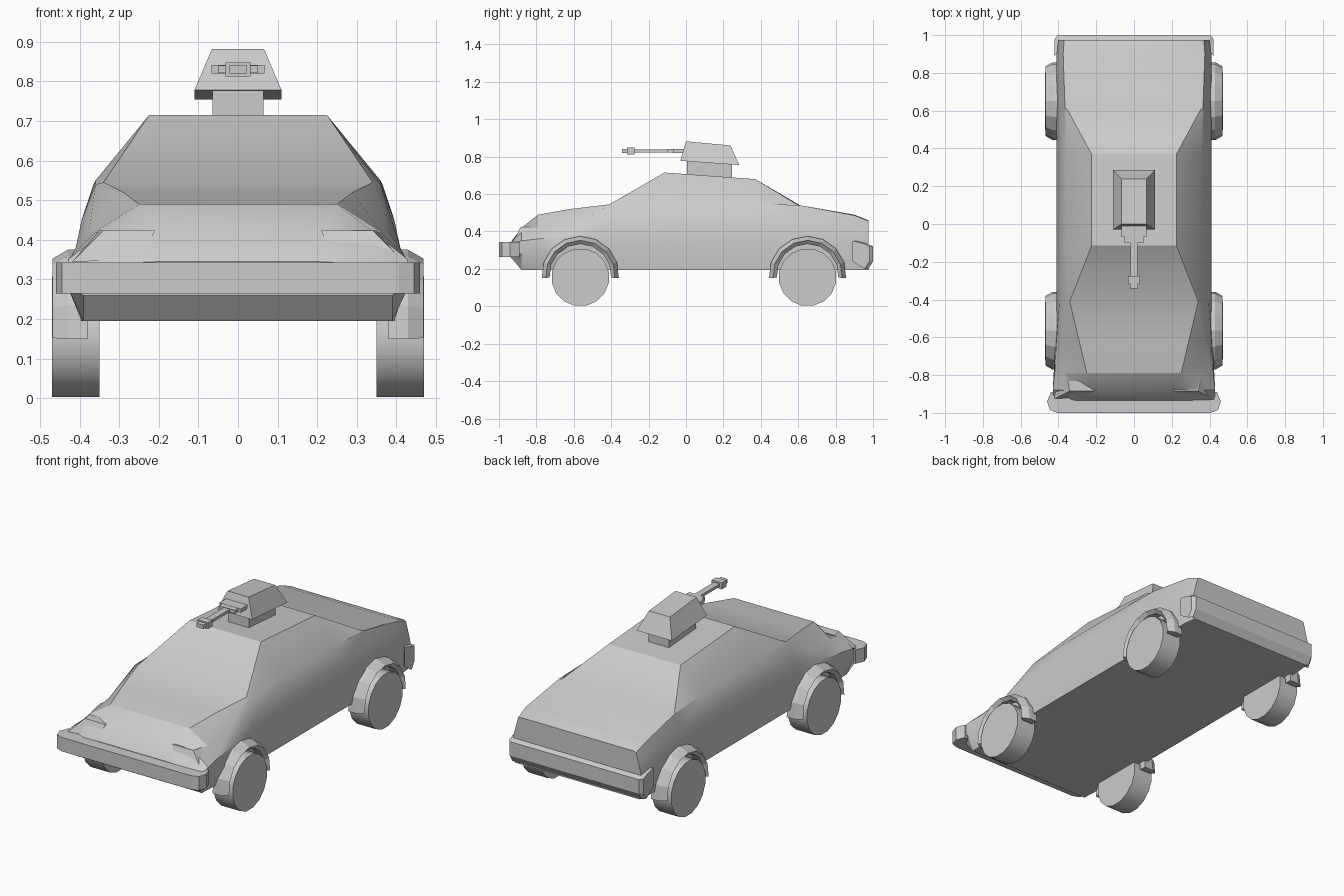
import bpy, bmesh, math
from mathutils import Vector

if "Cube" in bpy.data.objects:
    bpy.data.objects.remove(bpy.data.objects["Cube"])


def make(name, verts, faces, smooth=None):
    me = bpy.data.meshes.new(name)
    me.from_pydata([tuple(v) for v in verts], [], faces)
    bm = bmesh.new()
    bm.from_mesh(me)
    bmesh.ops.recalc_face_normals(bm, faces=bm.faces)
    bm.to_mesh(me)
    bm.free()
    ob = bpy.data.objects.new(name, me)
    bpy.context.collection.objects.link(ob)
    if smooth:
        bpy.ops.object.select_all(action='DESELECT')
        ob.select_set(True)
        bpy.context.view_layer.objects.active = ob
        bpy.ops.object.shade_smooth_by_angle(angle=math.radians(smooth))
    return ob


def loft(name, rings, smooth=None):
    # skin closed rings of equal length and cap both ends
    n = len(rings[0])
    verts = [v for r in rings for v in r]
    faces = [(i * n + j, i * n + (j + 1) % n, (i + 1) * n + (j + 1) % n, (i + 1) * n + j)
             for i in range(len(rings) - 1) for j in range(n)]
    faces += [tuple(range(n)), tuple(range(len(verts) - n, len(verts)))]
    return make(name, verts, faces, smooth)


def rect(x, y0, z0, y1, z1):
    # four-cornered ring, front edge at y0/z0, rear edge at y1/z1
    return [(-x, y0, z0), (x, y0, z0), (x, y1, z1), (-x, y1, z1)]


def box(name, x, y0, y1, z0, z1):
    return loft(name, [rect(x, y0, z0, y1, z0), rect(x, y0, z1, y1, z1)])


# hull: half sections (x, z) from the sill up to the hood / roof edge
stations = [
    (-.935, [(.39, .26), (.43, .28), (.43, .335), (.32, .34), (.2, .345)]),
    (-.88, [(.39, .195), (.43, .28), (.43, .35), (.34, .42), (.22, .42)]),
    (-.79, [(.395, .195), (.425, .29), (.42, .36), (.36, .42), (.25, .49)]),
    (-.62, [(.40, .195), (.42, .30), (.41, .38), (.375, .43), (.29, .52)]),
    (-.41, [(.40, .195), (.41, .32), (.395, .45), (.36, .54), (.34, .545)]),
    (-.115, [(.40, .195), (.41, .34), (.395, .45), (.36, .55), (.225, .715)]),
    (.37, [(.40, .195), (.41, .34), (.395, .45), (.36, .55), (.225, .68)]),
    (.61, [(.40, .195), (.41, .34), (.395, .45), (.365, .54), (.355, .535)]),
    (.90, [(.40, .195), (.41, .34), (.395, .42), (.375, .485), (.365, .49)]),
    (.975, [(.39, .195), (.40, .34), (.385, .40), (.37, .455), (.355, .46)]),
]
rings = []
for y, half in stations:
    rings.append([(x, y, z) for x, z in half] + [(-x, y, z) for x, z in reversed(half)])
loft("hull", rings, 25)


# bumpers: plan outlines extruded upward
def bumper(name, half, z0, z1, inset=0):
    plan = half + [(-x, y) for x, y in reversed(half)]
    loft(name, [[(x, y, z0) for x, y in plan], [(x, y, z1) for x, y in plan]])


bumper("front_bumper", [(.405, -1), (.445, -.985), (.46, -.94), (.44, -.89)], .264, .343)
rear = [(.91, .35), (.97, .335), (1.0, .32), (1.0, .24), (.975, .2), (.91, .24)]
loft("rear_bumper", [[(x, y - (.02 if abs(x) > .41 else 0), z) for y, z in rear]
                     for x in (-.42, -.405, .405, .42)])

# headlight pods at the fender tips
for s, side in ((1, "right"), (-1, "left")):
    loft(f"headlight_{side}", [
        [(s * .24, -.915, .355), (s * .42, -.925, .343), (s * .42, -.86, .343), (s * .24, -.84, .355)],
        [(s * .21, -.885, .424), (s * .34, -.885, .424), (s * .35, -.83, .424), (s * .23, -.83, .424)]])

# wheels and faceted wheel arches
arch = [(.165, .38), (.165, .45), (.185, .468), (.207, .43), (.207, .38)]
for yc, axle in ((-.565, "front"), (.65, "rear")):
    for s, side in ((1, "right"), (-1, "left")):
        loft(f"{axle}_wheel_{side}", [
            [(s * x, yc + .155 * math.cos(a), .155 + .155 * math.sin(a))
             for a in (math.tau * (k + .5) / 16 for k in range(16))] for x in (.35, .47)], 35)
        loft(f"{axle}_arch_{side}", [
            [(s * x, yc + r * math.cos(a), .168 + r * math.sin(a)) for r, x in arch]
            for a in (math.radians(-5 + 190 * k / 8) for k in range(9))])

# turret with a tilted base
box("turret_pedestal", .065, .005, .245, .67, .80)
loft("turret", [rect(.11, -.03, .778, .285, .755), rect(.066, .0, .882, .238, .86)])

# gun: mantlet, breech, barrel and muzzle
box("gun_mantlet", .067, -.07, .05, .82, .842)
box("gun_breech", .05, -.10, -.06, .821, .841)
box("gun_barrel", .018, -.30, -.05, .823, .839)
box("gun_muzzle", .032, -.315, -.275, .812, .848)
box("gun_tip", .022, -.342, -.31, .82, .842)
